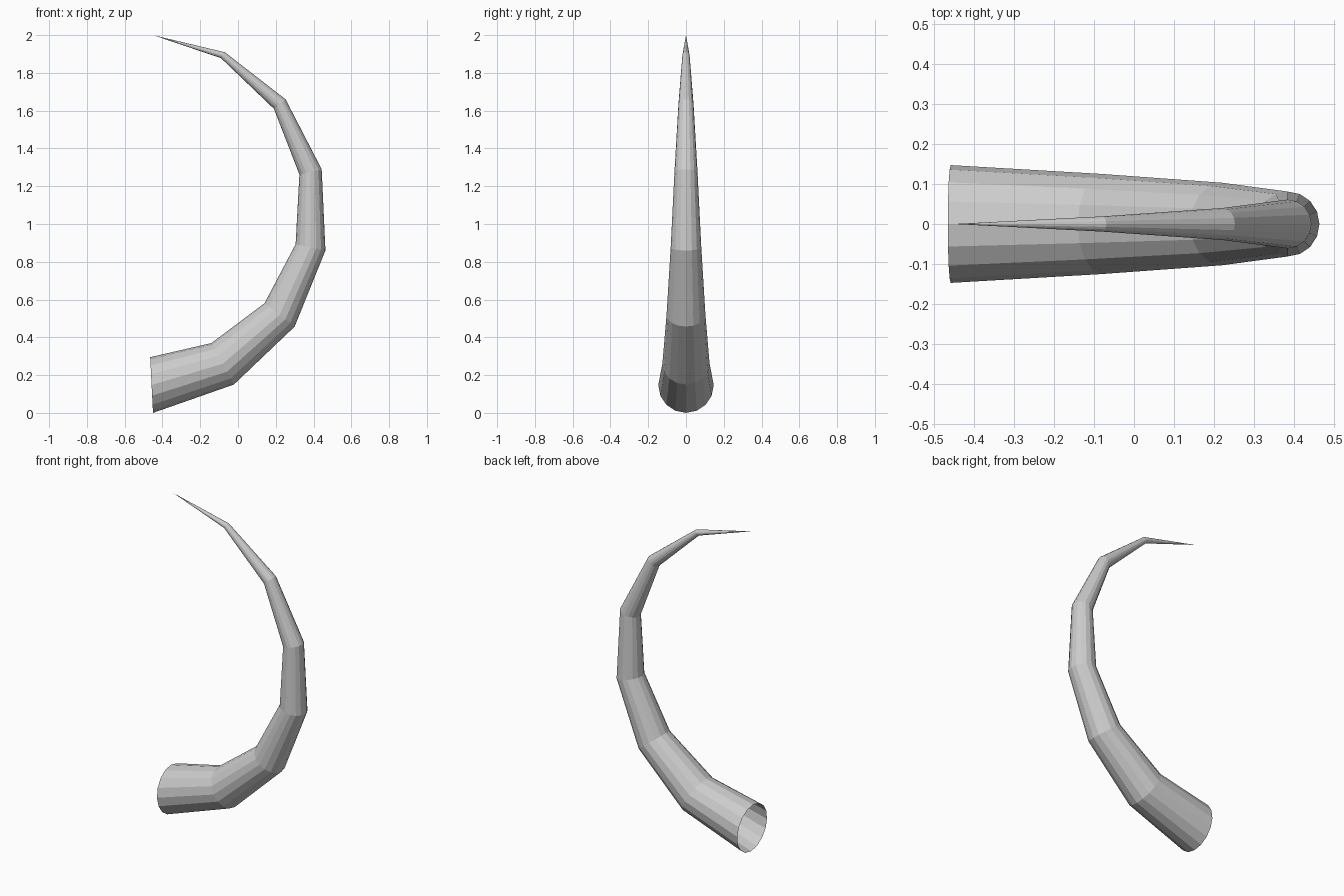
import bpy, bmesh
from math import cos, sin, pi
from mathutils import Vector

if "Cube" in bpy.data.objects:
    bpy.data.objects.remove(bpy.data.objects["Cube"])

SIDES = 16
# Rings: inner point (x, z), outer point (x, z), half-width in y
RINGS = [
    ((-0.465, 0.295), (-0.450, 0.000), 0.147),
    ((-0.140, 0.370), (-0.022, 0.150), 0.125),
    ((0.140, 0.580), (0.300, 0.457), 0.103),
    ((0.305, 0.893), (0.463, 0.860), 0.081),
    ((0.325, 1.262), (0.443, 1.290), 0.061),
    ((0.190, 1.610), (0.252, 1.660), 0.040),
    ((-0.090, 1.878), (-0.069, 1.909), 0.019),
]
TIP = (-0.45, 0, 2.0)

bm = bmesh.new()


def ring(inner, outer, width):
    a, b = Vector((inner[0], 0, inner[1])), Vector((outer[0], 0, outer[1]))
    mid, half = (a + b) / 2, (b - a) / 2
    side = Vector((0, width, 0))
    return [bm.verts.new(mid + half * cos(2 * pi * i / SIDES) + side * sin(2 * pi * i / SIDES))
            for i in range(SIDES)]


# Curved tapering tube, open at the base and closing to a point
loops = [ring(*r) for r in RINGS]
for low, high in zip(loops, loops[1:]):
    for i in range(SIDES):
        j = (i + 1) % SIDES
        bm.faces.new((low[i], low[j], high[j], high[i]))
tip = bm.verts.new(TIP)
for i in range(SIDES):
    bm.faces.new((loops[-1][i], loops[-1][(i + 1) % SIDES], tip))
bmesh.ops.recalc_face_normals(bm, faces=bm.faces[:])

# Make sure the normals face outwards from the tube axis
bm.faces.ensure_lookup_table()
face = bm.faces[SIDES // 4]
if face.normal.y * face.calc_center_median().y < 0:
    bmesh.ops.reverse_faces(bm, faces=bm.faces[:])

mesh = bpy.data.meshes.new("horn")
bm.to_mesh(mesh)
bm.free()
horn = bpy.data.objects.new("horn", mesh)
bpy.context.collection.objects.link(horn)
